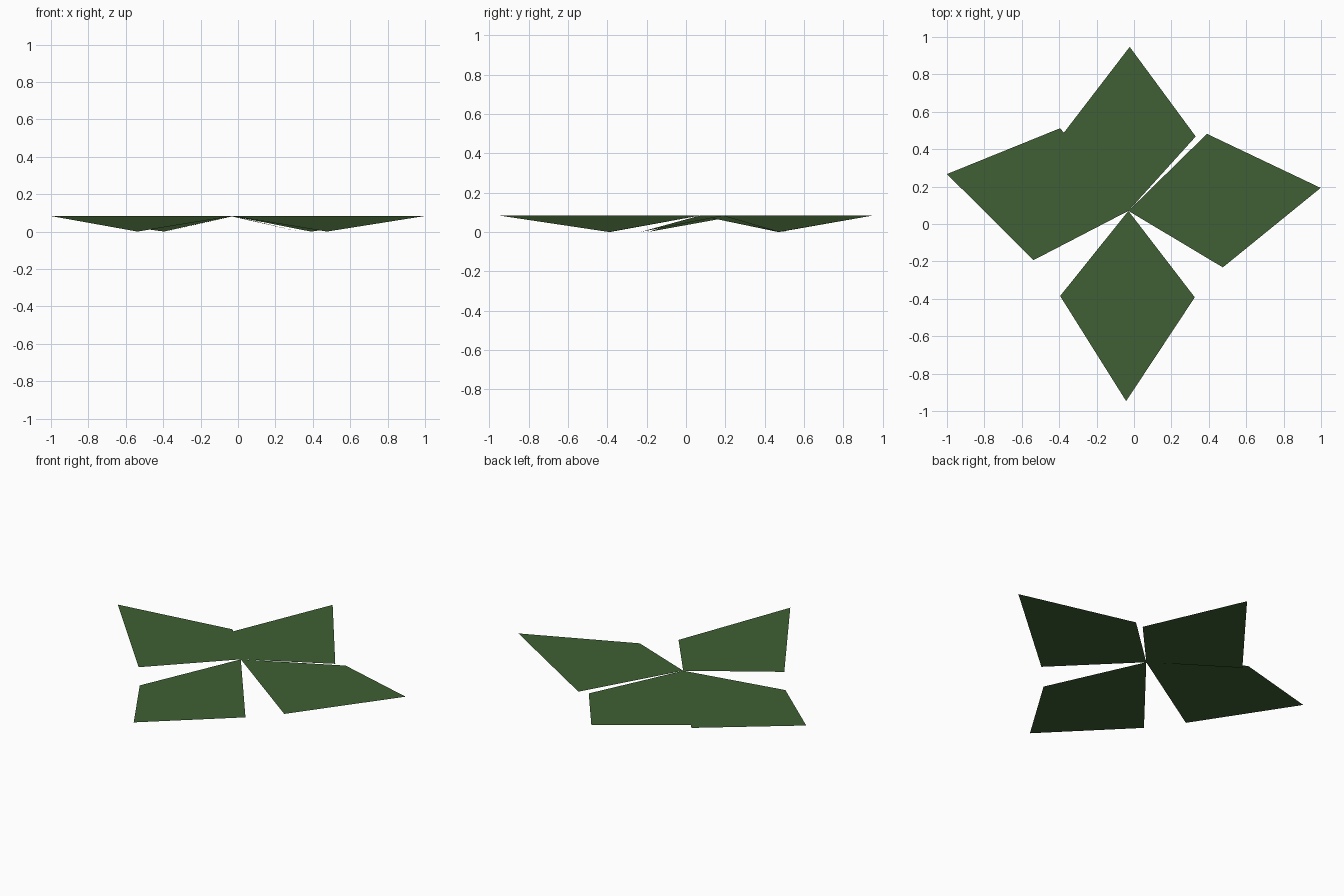
import bpy

if "Cube" in bpy.data.objects:
    bpy.data.objects.remove(bpy.data.objects["Cube"])

green = bpy.data.materials.new("leaf_green")
green.diffuse_color = (0.05, 0.114, 0.033, 1)
green.use_nodes = True
green.node_tree.nodes["Principled BSDF"].inputs["Base Color"].default_value = green.diffuse_color

Z = 0.083
BASE = (-0.03, 0.07, Z)


def leaf(name, right, tip, left):
    # kite-shaped leaf: raised midrib from base to tip, side corners on the ground
    mesh = bpy.data.meshes.new(name)
    verts = [BASE, (*right, 0), (*tip, Z), (*left, 0)]
    mesh.from_pydata(verts, [], [(0, 1, 2, 3)])
    mesh.materials.append(green)
    mesh.update()
    obj = bpy.data.objects.new(name, mesh)
    bpy.context.collection.objects.link(obj)


# four leaves sharing one base point
leaf("back_leaf", (0.33, 0.468), (-0.023, 0.947), (-0.385, 0.475))
leaf("front_leaf", (-0.395, -0.385), (-0.042, -0.947), (0.325, -0.392))
leaf("right_leaf", (0.475, -0.232), (0.998, 0.193), (0.39, 0.482))
leaf("left_leaf", (-0.395, 0.512), (-1.0, 0.267), (-0.537, -0.193))
